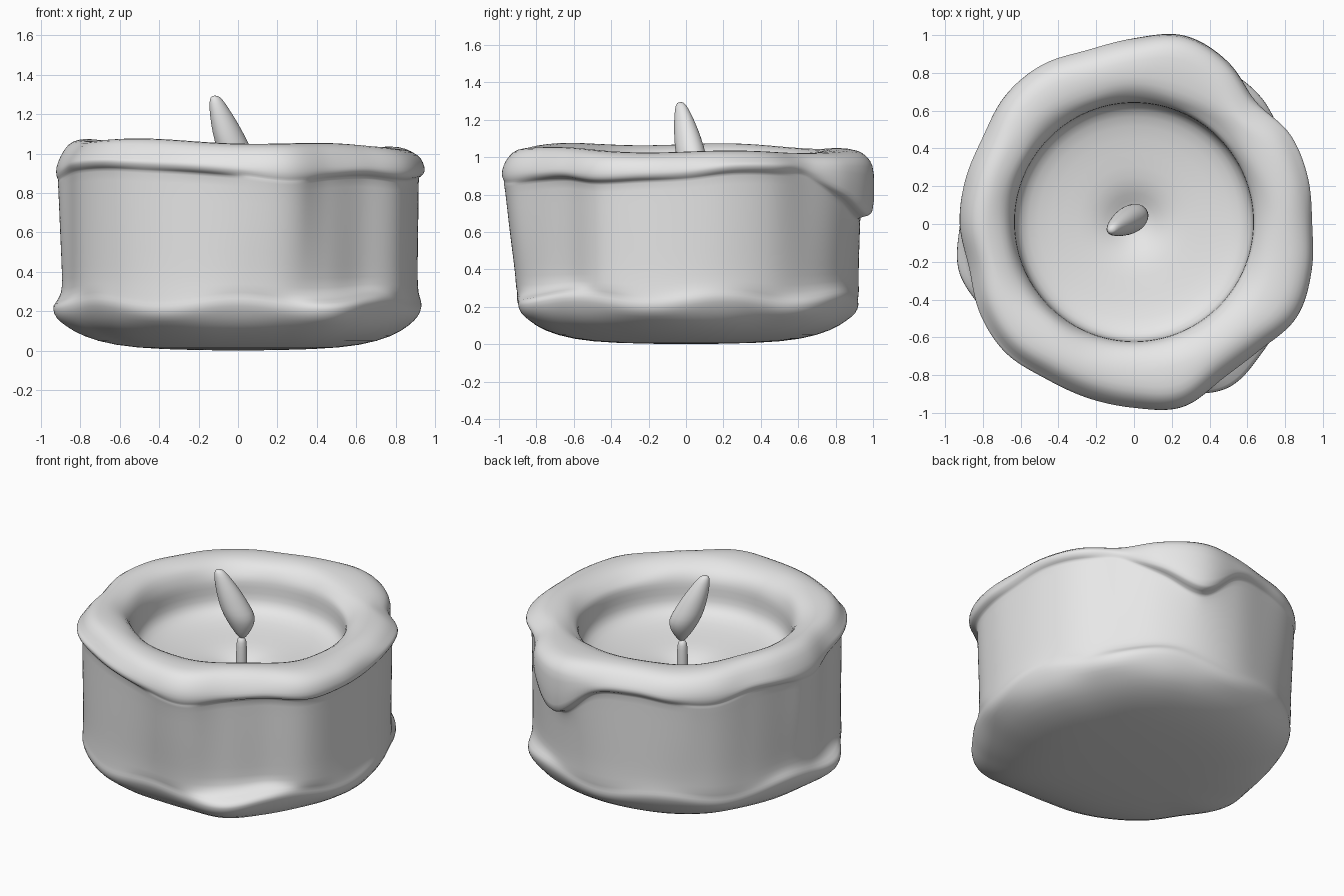
import bpy
import bmesh
import math

if "Cube" in bpy.data.objects:
    bpy.data.objects.remove(bpy.data.objects["Cube"], do_unlink=True)

# Single wax colour
wax = bpy.data.materials.new("pale grey wax")
wax.use_nodes = True
GREY = (0.8, 0.8, 0.8, 1.0)
wax.diffuse_color = GREY
wax.node_tree.nodes["Principled BSDF"].inputs["Base Color"].default_value = GREY

SEGMENTS = 144

# Hundredths of a unit, every 15 degrees counter-clockwise from +x
RIM = [94, 95, 95, 91, 99, 103, 98, 95, 97, 96, 92, 92,
       92, 90, 94, 96, 94, 95, 97, 100, 94, 94, 99, 97]
WALL = [91, 91, 91, 90, 91, 92, 92, 91, 92, 93, 90, 88,
        89, 88, 91, 92, 91, 90, 90, 92, 89, 87, 93, 92]
FOOT = [93, 92, 91, 95, 95, 93, 92, 92, 93, 93, 91, 91,
        92, 96, 92, 93, 92, 91, 90, 93, 100, 96, 93, 93]
LIP = [89, 92, 92, 90, 79, 68, 87, 90, 88, 86, 90, 89,
       86, 90, 92, 93, 92, 91, 89, 86, 88, 89, 87, 88]


def sample(table, angle):
    """Smooth cyclic interpolation of a table, in units."""
    n = len(table)
    p = angle / math.tau * n
    i = math.floor(p)
    t = p - i
    a, b, c, d = (table[(i + k) % n] / 100 for k in (-1, 0, 1, 2))
    return b + 0.5 * t * (c - a + t * (2*a - 5*b + 4*c - d + t * (3*(b - c) + d - a)))


def bump(angle, centre, width):
    """Bell curve around an angle in degrees."""
    diff = (math.degrees(angle) - centre + 180) % 360 - 180
    return math.exp(-(diff / width) ** 2)


def finish(obj):
    obj.data.materials.append(wax)
    obj.data.polygons.foreach_set("use_smooth", [True] * len(obj.data.polygons))
    mod = obj.modifiers.new("smooth", "SUBSURF")
    mod.levels = mod.render_levels = 1


def skin(name, rings):
    """Join closed rings of points into one surface with capped ends."""
    bm = bmesh.new()
    loops = [[bm.verts.new(p) for p in ring] for ring in rings]
    for low, high in zip(loops, loops[1:]):
        n = len(low)
        for i in range(n):
            j = (i + 1) % n
            bm.faces.new((low[i], low[j], high[j], high[i]))
    bm.faces.new(loops[0][::-1])
    bm.faces.new(loops[-1])
    bmesh.ops.recalc_face_normals(bm, faces=bm.faces)
    mesh = bpy.data.meshes.new(name)
    bm.to_mesh(mesh)
    bm.free()
    obj = bpy.data.objects.new(name, mesh)
    bpy.context.collection.objects.link(obj)
    finish(obj)


def wax_profile(a):
    """Radius and height pairs from the underside to the pool centre."""
    rim, wall, foot, lip = (sample(t, a) for t in (RIM, WALL, FOOT, LIP))
    top = 1.05 + 0.022 * math.cos(a - math.radians(205)) + 0.008 * math.sin(5 * a)
    # Melted columns that run from the lip down the wall
    column = min(1, 0.3 + bump(a, 281, 14) + bump(a, 135, 15) + bump(a, 180, 9))
    edge = 0.23 + 0.02 * math.sin(7 * a)

    def side(t):
        return wall + max(0, rim - wall - 0.005) * column * t

    ripple = 0.008 * math.sin(9 * a)
    return [
        (0.02, 0.0), (0.40, 0.005), (0.62 * foot / 0.92, 0.025),
        (0.78 * foot / 0.92, 0.073), (foot - 0.055, 0.13), (foot - 0.01, edge - 0.045),
        (foot + 0.005, edge), (foot - 0.003, edge + 0.03), (wall + 0.006, edge + 0.06),
        (side(0.1), 0.36), (side(0.35), 0.5), (side(0.6), min(0.64, lip - 0.06)),
        (side(0.9), lip - 0.025), (side(1.0), lip - 0.005),
        (rim - 0.01, lip + 0.003), (rim + 0.004, lip + 0.025),
        (rim + 0.004, max(0.93, lip + 0.045)), (rim - 0.015, 0.98),
        (rim - 0.055, top - 0.02), (rim - 0.11, top), (0.77, top),
        (0.71 + ripple, top - 0.018), (0.665 + ripple / 2, top - 0.05),
        (0.637, 0.955), (0.63, 0.91), (0.63, 0.82), (0.60, 0.77),
        (0.52, 0.735), (0.36, 0.71), (0.23, 0.695), (0.15, 0.665), (0.08, 0.625),
        (0.02, 0.615),
    ]


# Candle body: a lathe whose profile changes with the angle
columns = []
for s in range(SEGMENTS):
    a = math.tau * s / SEGMENTS
    columns.append([(r * math.cos(a), r * math.sin(a) + 0.01 * (z > 0.58 and r < 0.7), z)
                    for r, z in wax_profile(a)])
skin("candle_body", list(zip(*columns)))


def oval(centre, long_r, short_r, heading, count=16):
    """Horizontal ellipse turned to a heading."""
    ring = []
    for k in range(count):
        a = math.tau * k / count
        u, v = long_r * math.cos(a), short_r * math.sin(a)
        ring.append((centre[0] + u * math.cos(heading) - v * math.sin(heading),
                     centre[1] + u * math.sin(heading) + v * math.cos(heading),
                     centre[2]))
    return ring


# Wick
skin("wick", [oval((0.005, 0.03, z), r, r, 0) for z, r in
              ((0.60, 0.036), (0.70, 0.034), (0.82, 0.032), (0.85, 0.026), (0.865, 0.01))])

# Flame: flattened teardrop leaning to one side
lean = math.radians(33)
flame = [(0.01, 0.03, 0.855, 0.012), (0.01, 0.03, 0.88, 0.035), (0.005, 0.035, 0.94, 0.075),
         (-0.008, 0.03, 1.0, 0.095), (-0.035, 0.017, 1.06, 0.091), (-0.067, 0.0, 1.15, 0.076),
         (-0.097, -0.017, 1.23, 0.053), (-0.113, -0.027, 1.28, 0.034),
         (-0.118, -0.03, 1.295, 0.014)]
skin("flame", [oval((x, y, z), r, r * 0.82, lean) for x, y, z, r in flame])
